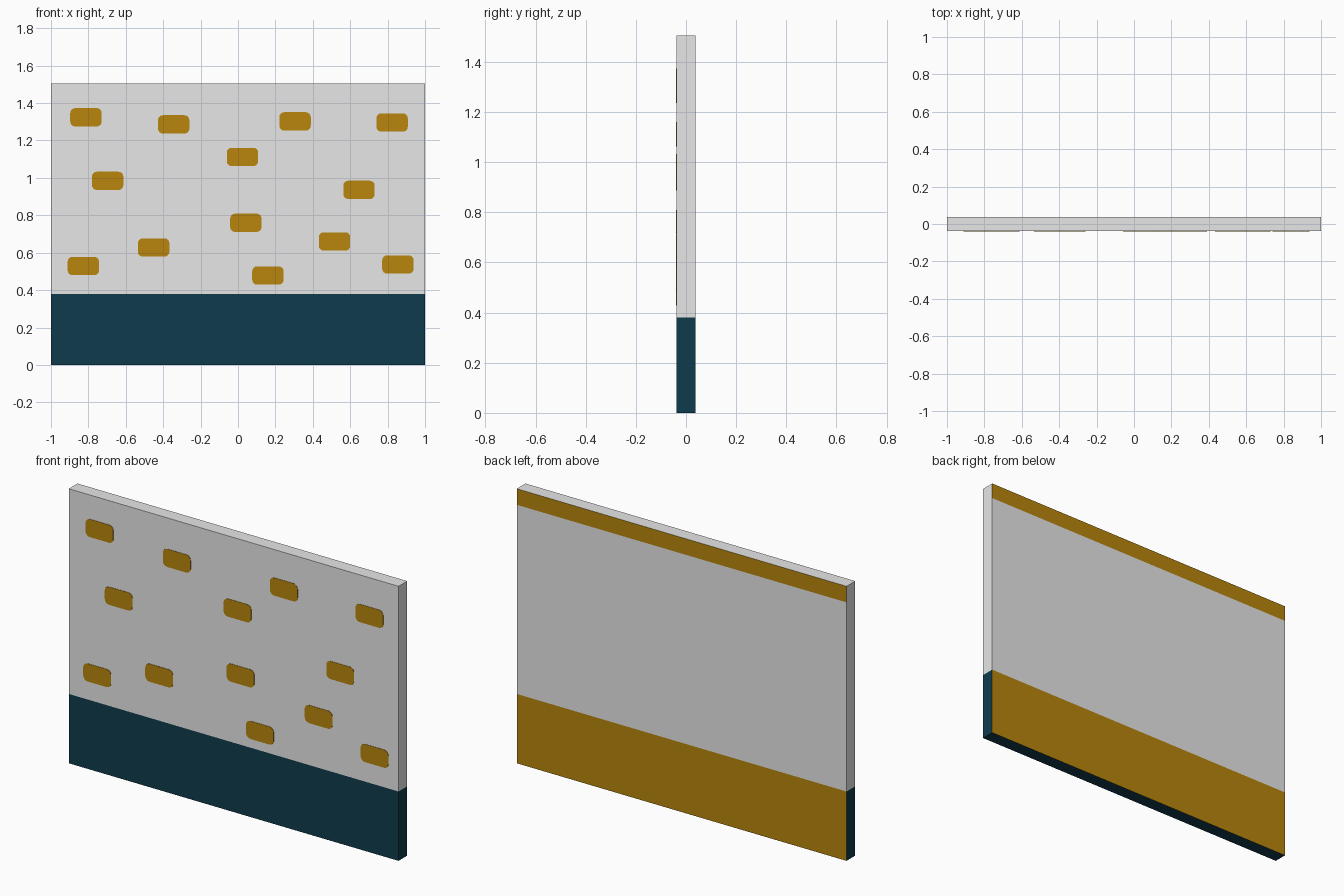
import bpy, bmesh, math

if "Cube" in bpy.data.objects:
    bpy.data.objects.remove(bpy.data.objects["Cube"])

W, D, H = 2.0, 0.075, 1.505
BASE_TOP, STRIP_BOTTOM = 0.38, 1.417


def material(name, rgb):
    m = bpy.data.materials.new(name)
    m.diffuse_color = (*rgb, 1)
    m.use_nodes = True
    m.node_tree.nodes["Principled BSDF"].inputs["Base Color"].default_value = m.diffuse_color
    return m


grey = material("light grey", (0.8, 0.8, 0.8))
teal = material("dark teal", (0.0048, 0.0437, 0.0704))
ochre = material("ochre", (0.479, 0.238, 0.0035))


def add_object(name, bm, mats):
    mesh = bpy.data.meshes.new(name)
    bm.to_mesh(mesh)
    bm.free()
    for m in mats:
        mesh.materials.append(m)
    obj = bpy.data.objects.new(name, mesh)
    bpy.context.collection.objects.link(obj)
    return obj


# Wall panel: a thin slab cut at the colour borders
bm = bmesh.new()
bmesh.ops.create_cube(bm, size=1)
for v in bm.verts:
    v.co = (v.co.x * W, v.co.y * D, (v.co.z + 0.5) * H)
for z in (BASE_TOP, STRIP_BOTTOM):
    bmesh.ops.bisect_plane(bm, geom=bm.verts[:] + bm.edges[:] + bm.faces[:],
                           plane_co=(0, 0, z), plane_no=(0, 0, 1))
bm.normal_update()
for f in bm.faces:
    z = f.calc_center_median().z
    if f.normal.y > 0.5:      # back: ochre skirting and top strip
        f.material_index = 2 if z < BASE_TOP or z > STRIP_BOTTOM else 0
    else:                     # front, ends and underside: teal base
        f.material_index = 1 if z < BASE_TOP else 0
add_object("wall_panel", bm, (grey, teal, ochre))

# Painted brick patches: thin rounded plates on the front
PATCHES = [(-0.813, 1.324), (-0.344, 1.286), (0.305, 1.302), (0.824, 1.296),
           (0.024, 1.112), (-0.697, 0.984), (0.647, 0.936), (0.042, 0.760),
           (-0.451, 0.628), (0.516, 0.660), (-0.827, 0.529), (0.855, 0.537),
           (0.160, 0.478)]
PW, PH, R, T = 0.168, 0.098, 0.026, 0.002


def rounded_outline(cx, cz):
    pts = []
    for i, (sx, sz) in enumerate(((1, 1), (-1, 1), (-1, -1), (1, -1))):
        for k in range(5):
            a = math.pi / 2 * (i + k / 4)
            pts.append((cx + sx * (PW / 2 - R) + R * math.cos(a),
                        cz + sz * (PH / 2 - R) + R * math.sin(a)))
    return pts


bm = bmesh.new()
for cx, cz in PATCHES:
    face = bm.faces.new([bm.verts.new((x, -D / 2, z)) for x, z in rounded_outline(cx, cz)])
    new = bmesh.ops.extrude_face_region(bm, geom=[face])["geom"]
    for v in new:
        if isinstance(v, bmesh.types.BMVert):
            v.co.y -= T
bmesh.ops.recalc_face_normals(bm, faces=bm.faces)
add_object("brick_patches", bm, (ochre,))
